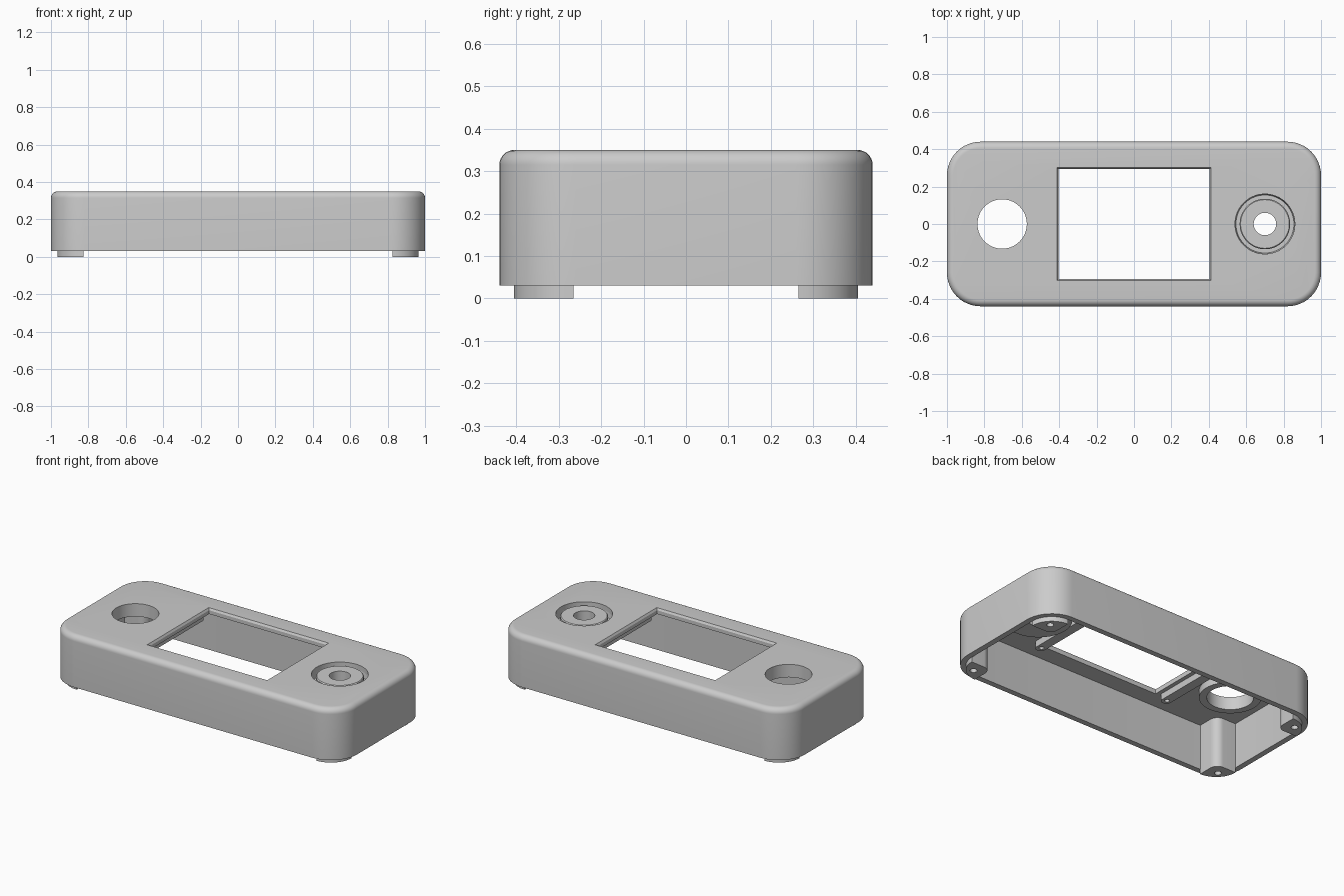
import bpy, bmesh
from math import sin, cos, pi, radians

cube = bpy.data.objects.get("Cube")
if cube:
    bpy.data.objects.remove(cube, do_unlink=True)

grey = bpy.data.materials.new("light grey plastic")
grey.use_nodes = True
colour = (0.6, 0.6, 0.6, 1)
grey.diffuse_color = colour
grey.node_tree.nodes["Principled BSDF"].inputs["Base Color"].default_value = colour


def make(name, bm):
    bmesh.ops.recalc_face_normals(bm, faces=bm.faces)
    mesh = bpy.data.meshes.new(name)
    bm.to_mesh(mesh)
    bm.free()
    mesh.materials.append(grey)
    ob = bpy.data.objects.new(name, mesh)
    bpy.context.collection.objects.link(ob)
    return ob


def outline(x0, x1, y0, y1, radii, steps=12):
    """Rounded rectangle; radii run from the +x+y corner counter-clockwise."""
    corners = [(x1, y1, -1, -1), (x0, y1, 1, -1), (x0, y0, 1, 1), (x1, y0, -1, 1)]
    points = []
    for k, (x, y, sx, sy) in enumerate(corners):
        r = radii[k]
        if r == 0:
            points.append((x, y))
            continue
        for i in range(steps + 1):
            a = pi / 2 * (k + i / steps)
            points.append((x + sx * r + r * cos(a), y + sy * r + r * sin(a)))
    return points


def stack(name, rings):
    """Skin a list of (outline, z) rings and cap both ends."""
    bm = bmesh.new()
    loops = [[bm.verts.new((x, y, z)) for x, y in pts] for pts, z in rings]
    n = len(loops[0])
    for a, b in zip(loops, loops[1:]):
        for i in range(n):
            j = (i + 1) % n
            bm.faces.new((a[i], a[j], b[j], b[i]))
    bm.faces.new(loops[0])
    bm.faces.new(loops[-1])
    return make(name, bm)


def rounded(w, d, r):
    return outline(-w, w, -d, d, [r] * 4)


def cylinder(name, x, y, r, z0, z1, sides=64):
    pts = [(x + r * cos(2 * pi * i / sides), y + r * sin(2 * pi * i / sides))
           for i in range(sides)]
    return stack(name, [(pts, z0), (pts, z1)])


def lathe(name, x, profile, sides=64):
    """Turn a closed (radius, z) section about a vertical axis."""
    bm = bmesh.new()
    loops = [[bm.verts.new((x + r * cos(2 * pi * i / sides),
                            r * sin(2 * pi * i / sides), z)) for r, z in profile]
             for i in range(sides)]
    n = len(profile)
    for i in range(sides):
        a, b = loops[i], loops[(i + 1) % sides]
        for k in range(n):
            m = (k + 1) % n
            bm.faces.new((a[k], b[k], b[m], a[m]))
    return make(name, bm)


def cut(target, cutter):
    cutter.hide_render = True
    mod = target.modifiers.new("cut", "BOOLEAN")
    mod.operation = "DIFFERENCE"
    mod.solver = "EXACT"
    mod.object = cutter
    bpy.context.view_layer.objects.active = target
    bpy.ops.object.modifier_apply(modifier=mod.name)
    bpy.data.objects.remove(cutter, do_unlink=True)


W, D, BASE, TOP = 1.0, 0.44, 0.03, 0.35
R, WALL, CEILING = 0.18, 0.035, 0.315
DIAL_X = 0.7
parts = []

# Housing shell with a rounded top edge
rings = [(rounded(W, D, R), BASE)]
for i in range(9):
    a = pi / 2 * i / 8
    inset = WALL * (1 - cos(a))
    rings.append((rounded(W - inset, D - inset, R - inset), TOP - WALL * (1 - sin(a))))
housing = stack("housing", rings)
inner = rounded(W - WALL, D - WALL, R - WALL)
cut(housing, stack("cavity_cutter", [(inner, -0.1), (inner, CEILING)]))
parts.append(housing)

# Display window with a narrow bevel, and the two round openings
window = [(outline(-w, w, -d, d, [0] * 4), z) for w, d, z in
          ((0.405, 0.295, 0.2), (0.405, 0.295, 0.338), (0.413, 0.303, 0.351), (0.413, 0.303, 0.4))]
cut(housing, stack("window_cutter", window))
cut(housing, cylinder("button_cutter", -0.705, 0, 0.132, 0.2, 0.4))
cut(housing, cylinder("dial_cutter", DIAL_X, 0, 0.16, 0.2, 0.4))

# Collar under the left opening
parts.append(lathe("opening_collar", -0.705,
                   [(0.132, 0.27), (0.175, 0.27), (0.175, 0.32), (0.132, 0.32)]))

# Dial seat: outer cup, ring groove and pierced centre disc
parts.append(lathe("dial_seat", DIAL_X,
                   [(0.06, 0.25), (0.19, 0.25), (0.19, 0.32), (0.16, 0.32), (0.155, 0.29),
                    (0.135, 0.29), (0.135, 0.335), (0.13, 0.34), (0.06, 0.34)]))

# Corner screw posts, reaching below the housing as feet
for sx, side in ((1, "left"), (-1, "right")):
    for sy, end in ((1, "back"), (-1, "front")):
        pts = [(x * sx, y * sy) for x, y in
               outline(0.825, 0.966, 0.265, 0.406, [0.141, 0, 0.05, 0])]
        post = stack(f"{end}_{side}_screw_post", [(pts, 0), (pts, 0.32)])
        cut(post, cylinder("screw_cutter", sx * 0.895, sy * 0.335, 0.02, -0.1, 0.15, 24))
        parts.append(post)

# Mounting rails beside the window, with a screw hole at each end
for sx, side in ((1, "left"), (-1, "right")):
    pts = [(x + sx * 0.46, y) for x, y in rounded(0.03, 0.295, 0.028)]
    rail = stack(f"{side}_display_rail", [(pts, 0.275), (pts, 0.32)])
    for sy in (1, -1):
        cut(rail, cylinder("screw_cutter", sx * 0.46, sy * 0.26, 0.014, 0.2, 0.31, 24))
    parts.append(rail)

# Smooth the rounded surfaces and keep the edges crisp
bpy.ops.object.select_all(action="DESELECT")
for ob in parts:
    ob.select_set(True)
bpy.context.view_layer.objects.active = housing
bpy.ops.object.shade_smooth_by_angle(angle=radians(30))
